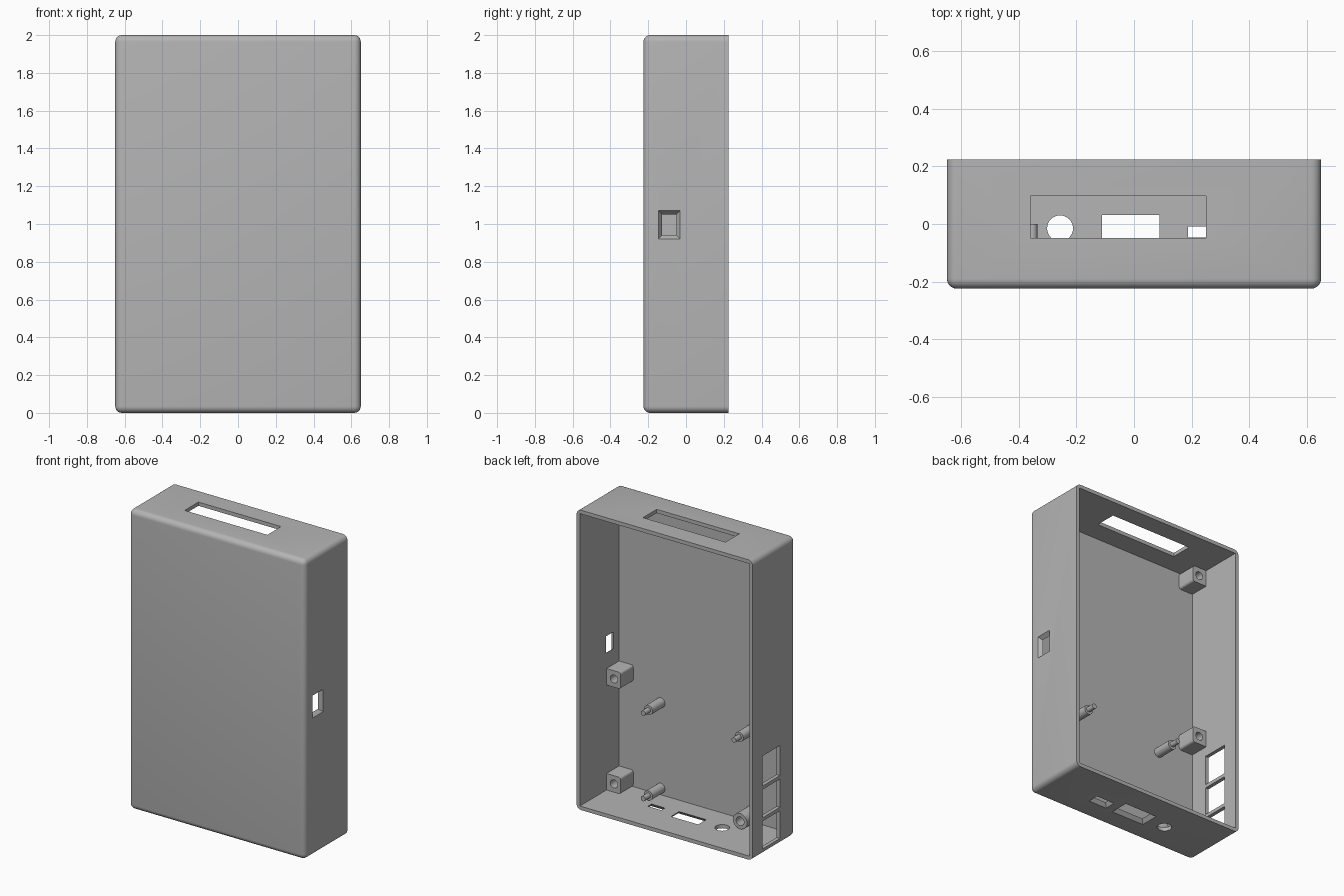
import bpy, bmesh, math
from mathutils import Matrix, Vector

if "Cube" in bpy.data.objects:
    bpy.data.objects.remove(bpy.data.objects["Cube"], do_unlink=True)

grey = bpy.data.materials.new("plain grey plastic")
grey.use_nodes = True
grey.diffuse_color = (0.46, 0.46, 0.46, 1)
grey.node_tree.nodes["Principled BSDF"].inputs["Base Color"].default_value = (0.46, 0.46, 0.46, 1)

W, D, H = 1.30, 0.45, 2.0        # outer size
WALL = 0.025                     # side walls
FLOOR = -0.187                   # inner face of the front panel
SEAT = -0.055                    # top of the bosses
IN_X = W / 2 - WALL


def finish(name, bm):
    bmesh.ops.recalc_face_normals(bm, faces=bm.faces)
    mesh = bpy.data.meshes.new(name)
    bm.to_mesh(mesh)
    bm.free()
    mesh.materials.append(grey)
    ob = bpy.data.objects.new(name, mesh)
    bpy.context.collection.objects.link(ob)
    return ob


def box_bm(x, y, z):
    bm = bmesh.new()
    bmesh.ops.create_cube(bm, size=1)
    for v in bm.verts:
        v.co = [r[0] if c < 0 else r[1] for c, r in zip(v.co, (x, y, z))]
    return bm


def box(name, x, y, z):
    return finish(name, box_bm(x, y, z))


def flared_box(name, x, y, z, axis, side, grow):
    """Box whose end on one side of an axis is larger by grow."""
    bm = box_bm(x, y, z)
    mid = Vector([sum(r) / 2 for r in (x, y, z)])
    for v in bm.verts:
        if (v.co[axis] - mid[axis]) * side > 0:
            for i in range(3):
                if i != axis:
                    v.co[i] += math.copysign(grow, v.co[i] - mid[i])
    return finish(name, bm)


def rod(name, center, radius, length, axis="Y", sides=32):
    bm = bmesh.new()
    bmesh.ops.create_cone(bm, cap_ends=True, segments=sides, radius1=radius,
                          radius2=radius, depth=length)
    turn = Matrix.Rotation(math.pi / 2, 4, "X") if axis == "Y" else Matrix()
    bmesh.ops.transform(bm, matrix=Matrix.Translation(center) @ turn, verts=bm.verts)
    return finish(name, bm)


def y_rod(name, x, z, y0, y1, radius):
    return rod(name, (x, (y0 + y1) / 2, z), radius, y1 - y0)


def cut(ob, cutters):
    for c in cutters:
        c.hide_render = True
        mod = ob.modifiers.new("cut", "BOOLEAN")
        mod.operation, mod.solver, mod.object = "DIFFERENCE", "EXACT", c
        bpy.context.view_layer.objects.active = ob
        bpy.ops.object.modifier_apply(modifier=mod.name)
        bpy.data.objects.remove(c, do_unlink=True)


def smooth(ob):
    bpy.ops.object.select_all(action="DESELECT")
    ob.select_set(True)
    bpy.context.view_layer.objects.active = ob
    bpy.ops.object.shade_smooth_by_angle(angle=math.radians(30))


# case shell: rounded everywhere but at the open back rim
bm = box_bm((-W / 2, W / 2), (-D / 2, D / 2), (0, H))
edges = [e for e in bm.edges if min(v.co.y for v in e.verts) < 0]
bmesh.ops.bevel(bm, geom=edges, offset=0.035, segments=6, profile=0.5, affect="EDGES")
shell = finish("case_shell", bm)

cutters = [box("cavity", (-IN_X, IN_X), (FLOOR, D), (WALL, H - WALL))]
# long slot in the top wall
cutters.append(box("top_slot", (-0.36, 0.25), (-0.048, 0.097), (H - 0.1, H + 0.1)))
# flared openings in the bottom wall and the round jack hole
thru = (-0.002, WALL + 0.002)
cutters.append(flared_box("wide_port", (-0.11, 0.087), (-0.052, 0.03), thru, 2, -1, 0.025))
cutters.append(flared_box("small_port", (0.19, 0.285), (-0.045, -0.01), thru, 2, -1, 0.022))
cutters.append(rod("jack_hole", (-0.257, -0.015, 0), 0.045, 0.1, axis="Z"))
# flared opening in the left wall
cutters.append(flared_box("side_port", (IN_X - 0.002, W / 2 + 0.002), (-0.125, -0.052),
                          (0.942, 1.05), 0, 1, 0.022))
# three large windows in the right wall
for low, high in ((0.04, 0.225), (0.248, 0.436), (0.46, 0.66)):
    cutters.append(box("window", (-W, -0.6), (-0.061, 0.12), (low, high)))
cut(shell, cutters)
smooth(shell)

# square screw blocks against the side walls
for side, z in ((1, 0.08), (1, 0.78), (1, 1.92), (-1, 0.78), (-1, 1.92)):
    xs = sorted((side * 0.52, side * (IN_X + 0.005)))
    bm = box_bm(xs, (FLOOR - 0.005, SEAT), (z - 0.055, z + 0.055))
    inner = [e for e in bm.edges if all(abs(v.co.x) < 0.53 for v in e.verts)
             and abs(e.verts[0].co.y - e.verts[1].co.y) > 0.05]
    bmesh.ops.bevel(bm, geom=inner, offset=0.015, segments=4, profile=0.5, affect="EDGES")
    block = finish("screw_block", bm)
    cut(block, [y_rod("screw_hole", side * 0.57, z, SEAT - 0.1, SEAT + 0.05, 0.027)])
    smooth(block)

# board standoffs with locating pins
for x, z in ((0.317, 0.64), (0.317, 0.07), (-0.353, 0.64)):
    smooth(y_rod("standoff", x, z, FLOOR - 0.005, SEAT, 0.032))
    smooth(y_rod("standoff_pin", x, z, SEAT - 0.005, 0, 0.017))

# round screw boss in the last board corner
boss = y_rod("screw_boss", -0.36, 0.08, FLOOR - 0.005, SEAT, 0.052)
cut(boss, [y_rod("boss_hole", -0.36, 0.08, SEAT - 0.1, SEAT + 0.05, 0.029)])
smooth(boss)
